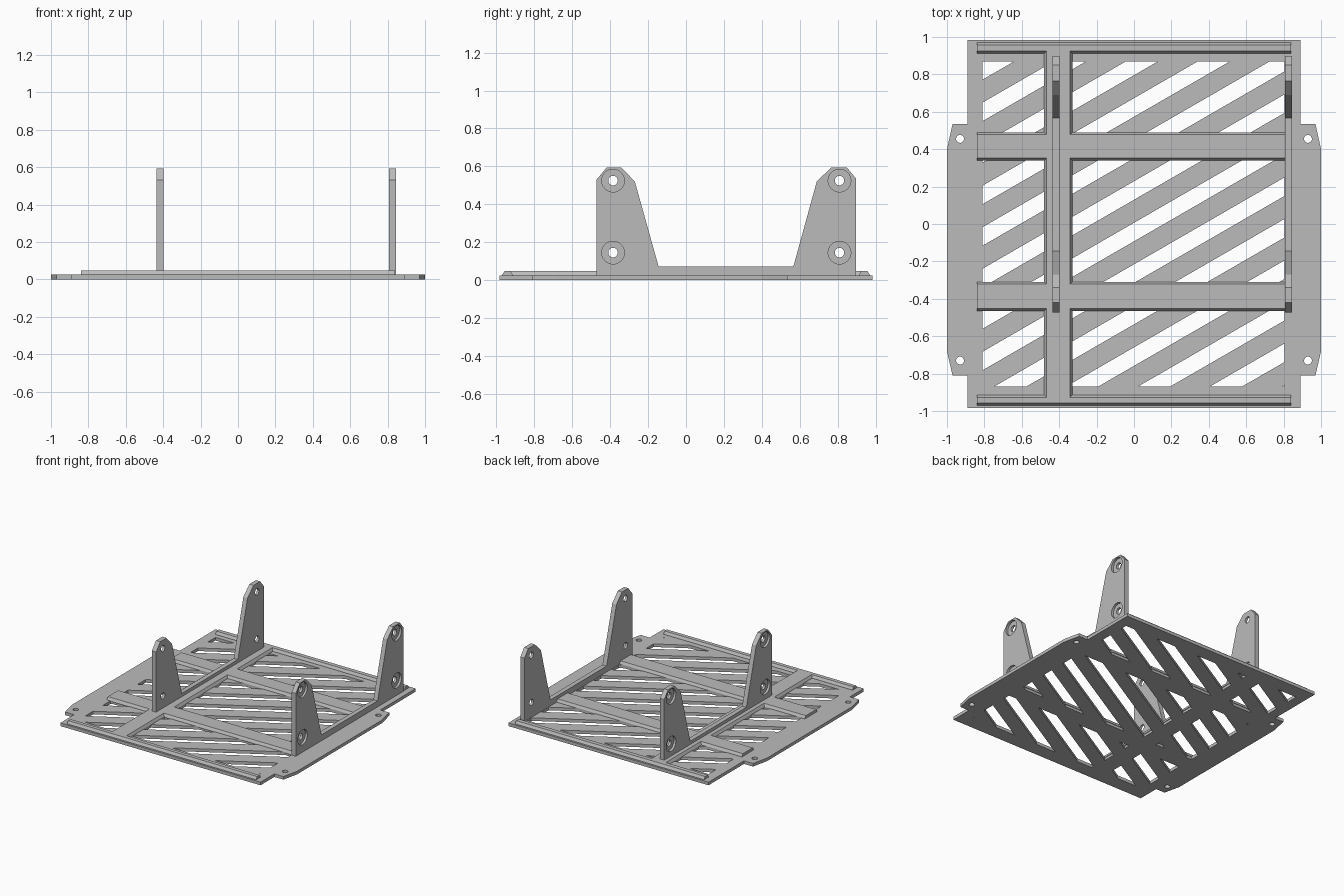
import bpy, bmesh, math
from mathutils import Vector, Matrix

cube = bpy.data.objects.get("Cube")
if cube:
    bpy.data.objects.remove(cube, do_unlink=True)

grey = bpy.data.materials.new("plain grey")
grey.use_nodes = True
grey.diffuse_color = (0.5, 0.5, 0.5, 1)
grey.node_tree.nodes["Principled BSDF"].inputs["Base Color"].default_value = (0.5, 0.5, 0.5, 1)

PLATE_TOP, RIB_TOP = 0.025, 0.047


def make_object(name, bm):
    bmesh.ops.recalc_face_normals(bm, faces=bm.faces)
    mesh = bpy.data.meshes.new(name)
    bm.to_mesh(mesh)
    bm.free()
    mesh.materials.append(grey)
    obj = bpy.data.objects.new(name, mesh)
    bpy.context.collection.objects.link(obj)
    return obj


def prism(bm, points, offset):
    """Extrude a closed outline of 3D points along offset."""
    face = bm.faces.new([bm.verts.new(p) for p in points])
    ext = bmesh.ops.extrude_face_region(bm, geom=[face])["geom"]
    bmesh.ops.translate(bm, vec=offset, verts=[v for v in ext if isinstance(v, bmesh.types.BMVert)])


def cylinder(bm, centre, radius, depth, axis):
    turn = Matrix.Rotation(math.pi / 2, 4, 'Y') if axis == 'X' else Matrix()
    bmesh.ops.create_cone(bm, cap_ends=True, segments=32, radius1=radius, radius2=radius,
                          depth=depth, matrix=Matrix.Translation(centre) @ turn)


def cut(obj, *cutters):
    """Subtract the cutters, keep the result and drop the cutters."""
    for c in cutters:
        c.hide_render = True
        mod = obj.modifiers.new("cut", 'BOOLEAN')
        mod.operation, mod.solver, mod.object = 'DIFFERENCE', 'EXACT', c
    bpy.context.view_layer.update()
    graph = bpy.context.evaluated_depsgraph_get()
    mesh = bpy.data.meshes.new_from_object(obj.evaluated_get(graph))
    obj.modifiers.clear()
    obj.data = mesh
    for c in cutters:
        bpy.data.objects.remove(c, do_unlink=True)


# Base plate with side tabs: right half outline, mirrored to the left
half = [(0.89, -0.985), (0.89, -0.81), (0.97, -0.81), (1, -0.68),
        (1, 0.40), (0.97, 0.535), (0.89, 0.535), (0.89, 0.985)]
outline = half + [(-x, y) for x, y in reversed(half)]
bm = bmesh.new()
prism(bm, [(x, y, 0) for x, y in outline], (0, 0, PLATE_TOP))
plate = make_object("base_plate", bm)

# Diagonal slots, clipped to the six cells between the ribs
PERIOD, SLOT = 0.222, 0.099
slope = Vector((math.cos(math.radians(30)), math.sin(math.radians(30)), 0))
normal = Vector((-slope.y, slope.x, 0))
cutter = bmesh.new()
for x0, x1 in ((-0.81, -0.475), (-0.335, 0.805)):
    for y0, y1 in ((-0.87, -0.455), (-0.315, 0.345), (0.485, 0.87)):
        for k in range(-2, 14):
            low = Vector((-0.64, 0.87 - k * PERIOD, 0))
            bm = bmesh.new()
            bm.faces.new([bm.verts.new((x, y, 0)) for x, y in
                          ((x0, y0), (x1, y0), (x1, y1), (x0, y1))])
            for co, direction in ((low, -normal), (low + Vector((0, SLOT, 0)), normal)):
                bmesh.ops.bisect_plane(bm, geom=bm.verts[:] + bm.edges[:] + bm.faces[:],
                                       plane_co=co, plane_no=direction, clear_outer=True)
            for face in bm.faces:
                prism(cutter, [(v.co.x, v.co.y, -0.05) for v in face.verts], (0, 0, 0.15))
            bm.free()

# Screw holes in the tabs
for x in (-0.93, 0.93):
    for y in (-0.73, 0.455):
        cylinder(cutter, (x, y, 0), 0.021, 0.2, 'Z')
cut(plate, make_object("slot_cutter", cutter))


def rib(name, along, start, end, low, high):
    """Low bar with bevelled long sides, running along X or Y."""
    bevel, base = 0.012, PLATE_TOP - 0.005
    section = [(low, base), (high, base), (high, PLATE_TOP + 0.003), (high - bevel, RIB_TOP),
               (low + bevel, RIB_TOP), (low, PLATE_TOP + 0.003)]
    bm = bmesh.new()
    if along == 'X':
        prism(bm, [(start, s, z) for s, z in section], (end - start, 0, 0))
    else:
        prism(bm, [(s, start, z) for s, z in section], (0, end - start, 0))
    make_object(name, bm)


rib("front_edge_rib", 'X', -0.84, 0.84, -0.97, -0.915)
rib("front_cross_rib", 'X', -0.84, 0.82, -0.465, -0.31)
rib("back_cross_rib", 'X', -0.84, 0.82, 0.34, 0.49)
rib("back_edge_rib", 'X', -0.84, 0.84, 0.912, 0.97)
rib("long_rib", 'Y', -0.93, 0.93, -0.48, -0.33)

# Upright bracket walls: two posts joined by a low strip, counterbored outside
profile = [(-0.472, 0.015), (-0.472, 0.53), (-0.42, 0.593), (-0.34, 0.593), (-0.27, 0.52),
           (-0.145, 0.073), (0.567, 0.073), (0.69, 0.52), (0.765, 0.593), (0.85, 0.593),
           (0.898, 0.535), (0.898, 0.015)]
for name, x0, x1, outer in (("right_bracket_wall", -0.435, -0.398, -0.435),
                            ("left_bracket_wall", 0.807, 0.844, 0.844)):
    bm = bmesh.new()
    prism(bm, [(x0, y, z) for y, z in profile], (x1 - x0, 0, 0))
    wall = make_object(name, bm)
    holes, bores = bmesh.new(), bmesh.new()
    for y in (-0.385, 0.81):
        for z in (0.145, 0.525):
            cylinder(holes, (x0, y, z), 0.025, 0.2, 'X')
            cylinder(bores, (outer, y, z), 0.06, 0.036, 'X')
    cut(wall, make_object("hole_cutter", holes), make_object("bore_cutter", bores))
